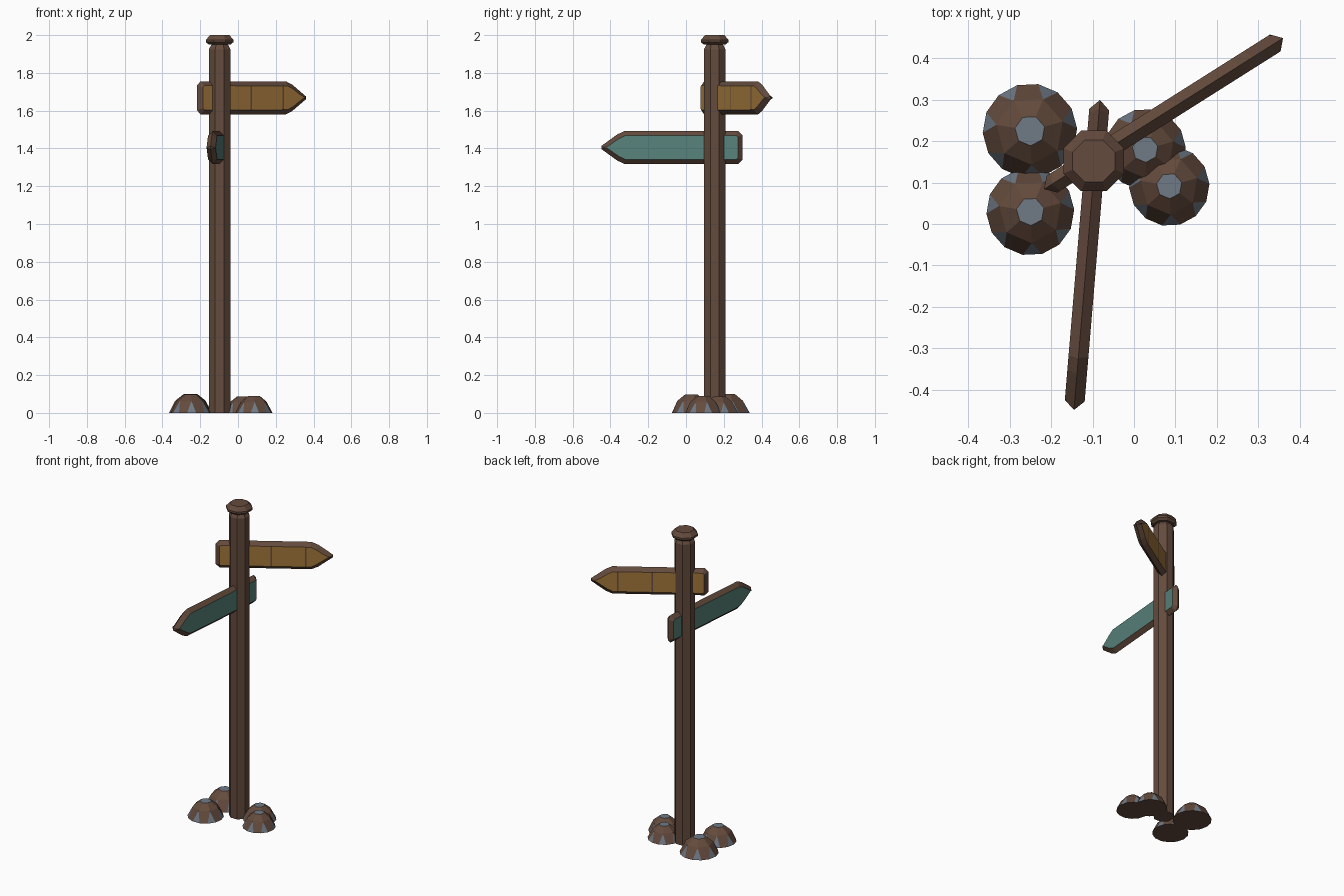
import bpy, bmesh
from math import sin, cos, pi, radians
from mathutils import Vector

cube = bpy.data.objects.get("Cube")
if cube:
    bpy.data.objects.remove(cube, do_unlink=True)


def material(name, r, g, b):
    m = bpy.data.materials.new(name)
    m.use_nodes = True
    m.diffuse_color = (r, g, b, 1)
    m.node_tree.nodes["Principled BSDF"].inputs["Base Color"].default_value = (r, g, b, 1)
    return m


wood = material("brown wood", 0.127, 0.069, 0.046)
ochre = material("ochre paint", 0.35, 0.18, 0.044)
teal = material("teal paint", 0.098, 0.223, 0.198)
stone = material("blue grey stone", 0.16, 0.195, 0.24)


def finish(name, bm, materials, location=(0, 0, 0), angle=0):
    bmesh.ops.recalc_face_normals(bm, faces=bm.faces)
    mesh = bpy.data.meshes.new(name)
    bm.to_mesh(mesh)
    bm.free()
    for m in materials:
        mesh.materials.append(m)
    ob = bpy.data.objects.new(name, mesh)
    ob.location = location
    ob.rotation_euler.z = angle
    bpy.context.collection.objects.link(ob)
    return ob


def ring(bm, angles, radius, z):
    return [bm.verts.new((radius * cos(a), radius * sin(a), z)) for a in angles]


# Octagonal turned parts: profile of (half width, height)
def octagon_part(name, profile, center):
    bm = bmesh.new()
    angles = [(i + 0.5) * pi / 4 for i in range(8)]
    rings = [ring(bm, angles, r / cos(pi / 8), z) for r, z in profile]
    for a, b in zip(rings, rings[1:]):
        for i in range(8):
            j = (i + 1) % 8
            bm.faces.new((a[i], a[j], b[j], b[i]))
    bm.faces.new(rings[0])
    bm.faces.new(rings[-1])
    return finish(name, bm, [wood], center)


post_center = (-0.097, 0.152, 0)
octagon_part("post", [(0.057, 0), (0.057, 1.925), (0.04, 1.957)], post_center)
octagon_part("post_cap", [(0.058, 1.95), (0.073, 1.963), (0.073, 1.975), (0.051, 2.0)],
             post_center)


# Pointed boards: half a board with a bevelled rim and painted face, then mirrored
def sign(name, paint, tail, angle, length, grooves=()):
    h = 0.0875
    upper = [(0, h - 0.022), (0.022, h), (length - 0.125, h), (length - 0.085, h - 0.018)]
    outline = upper + [(length, 0.008)]
    outline += [(x, -z) for x, z in reversed(outline)]
    bm = bmesh.new()
    panel = bm.faces.new([bm.verts.new((x, 0, z)) for x, z in outline])
    panel.normal_update()
    bmesh.ops.inset_individual(bm, faces=[panel], thickness=0.025)
    for v in panel.verts:
        v.co.y = -0.024
    # Cut the painted face into planks
    panels = [panel]
    for g in grooves:
        for x in (g - 0.004, g + 0.004):
            parts = set(panels)
            for f in panels:
                parts.update(f.edges)
                parts.update(f.verts)
            bmesh.ops.bisect_plane(bm, geom=list(parts), plane_co=(x, 0, 0), plane_no=(1, 0, 0))
            panels = [f for f in bm.faces if all(v.co.y < -0.023 for v in f.verts)]
    for f in panels:
        x = f.calc_center_median().x
        f.material_index = 0 if any(abs(x - g) < 0.004 for g in grooves) else 1
    ob = finish(name, bm, [wood, paint], tail, angle)
    # Keep the painted side facing outward
    front = max(ob.data.polygons, key=lambda p: -p.center.y)
    if front.normal.y > 0:
        ob.data.flip_normals()
    mirror = ob.modifiers.new("Other side", "MIRROR")
    mirror.use_axis = (False, True, False)
    return ob


sign("upper_sign", ochre, (-0.217, 0.084, 1.668), radians(32.3), 0.682, (0.13, 0.325, 0.525))
sign("lower_sign", teal, (-0.082, 0.299, 1.405), radians(-94.8), 0.75)


# Rocks: fluted domes with stone wedges and a stone top
def rock(name, x, y, radius, height):
    bm = bmesh.new()
    n = 7
    start = radians(67)
    mids = [start + i * 2 * pi / n for i in range(n)]
    spread = pi / (2 * n)
    base = ring(bm, [a + s for a in mids for s in (-spread, spread)], radius, 0)
    waist = ring(bm, mids, radius * 0.72, height * 0.65)
    top = ring(bm, mids, radius * 0.32, height)
    for i in range(n):
        j = (i + 1) % n
        left, right, after = base[2 * i], base[2 * i + 1], base[2 * j]
        bm.faces.new((left, right, waist[i])).material_index = 1
        bm.faces.new((right, after, waist[j], waist[i]))
        bm.faces.new((waist[i], waist[j], top[j], top[i]))
    bm.faces.new(top).material_index = 1
    bm.faces.new(base)
    finish(name, bm, [wood, stone], (x, y, 0))


rock("rock_back_right", -0.251, 0.225, 0.114, 0.1)
rock("rock_front_right", -0.25, 0.03, 0.106, 0.098)
rock("rock_back_left", 0.027, 0.18, 0.098, 0.088)
rock("rock_front_left", 0.085, 0.092, 0.097, 0.09)
